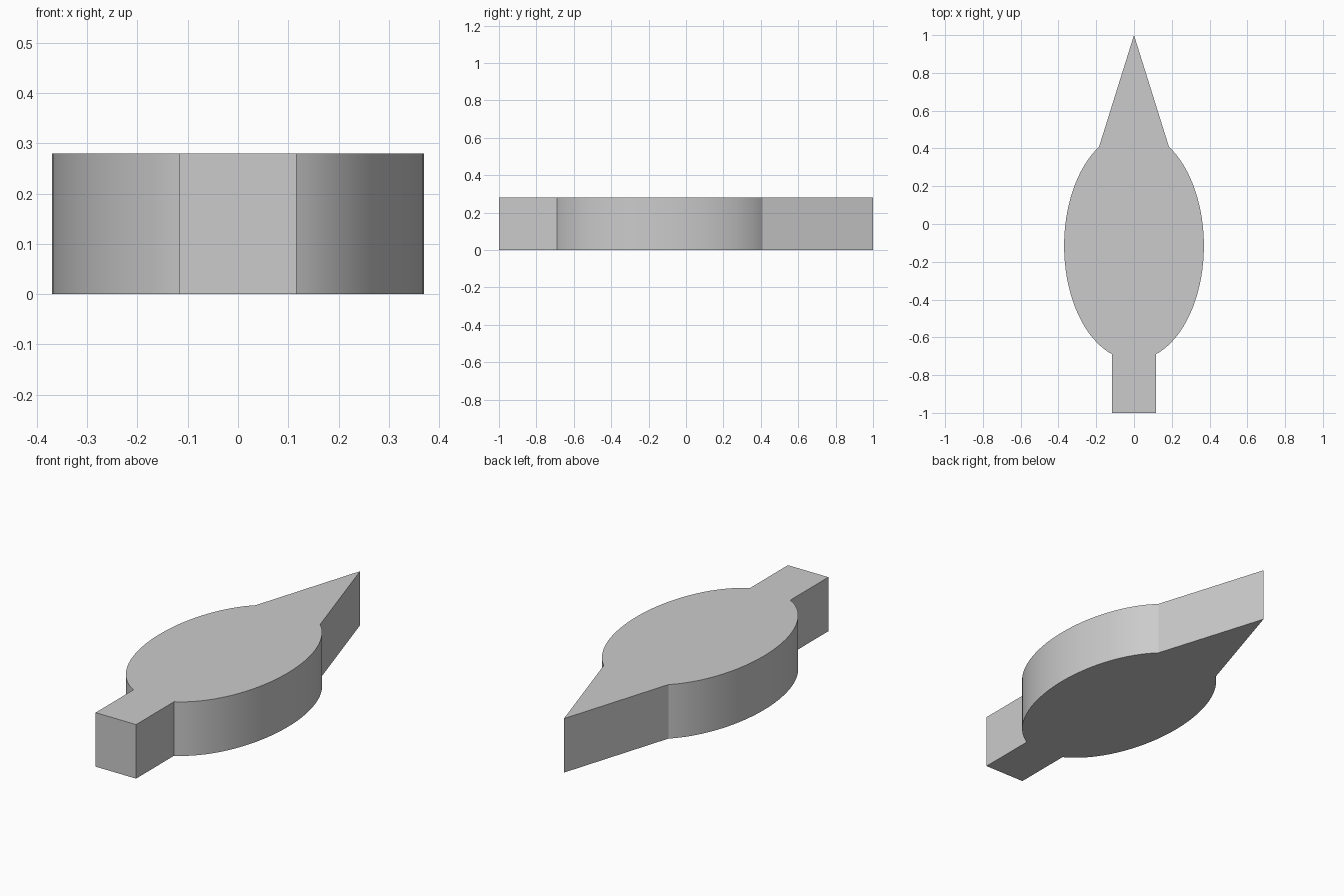
import bpy, bmesh, math

if "Cube" in bpy.data.objects:
    bpy.data.objects.remove(bpy.data.objects["Cube"], do_unlink=True)

HEIGHT = 0.28
CENTRE_Y, RX, RY = -0.115, 0.37, 0.605
STEM_X, NECK_X = 0.116, 0.185
STEPS = 40

grey = bpy.data.materials.new("plain grey")
grey.use_nodes = True
colour = (0.6, 0.6, 0.6, 1)
grey.diffuse_color = colour
grey.node_tree.nodes["Principled BSDF"].inputs["Base Color"].default_value = colour

# Right half of the outline: square stem, oval body, pointed tip
start = -math.acos(STEM_X / RX)
end = math.acos(NECK_X / RX)
half = [(STEM_X, -1)]
for i in range(STEPS + 1):
    a = start + (end - start) * i / STEPS
    half.append((RX * math.cos(a), CENTRE_Y + RY * math.sin(a)))
outline = half + [(0, 1)] + [(-x, y) for x, y in reversed(half)]

# Extrude the outline into a solid plate
bm = bmesh.new()
base = bm.faces.new([bm.verts.new((x, y, 0)) for x, y in outline])
top = bmesh.ops.extrude_face_region(bm, geom=[base], use_keep_orig=True)
bmesh.ops.translate(bm, vec=(0, 0, HEIGHT),
                    verts=[v for v in top["geom"] if isinstance(v, bmesh.types.BMVert)])
bmesh.ops.recalc_face_normals(bm, faces=bm.faces)
mesh = bpy.data.meshes.new("pointed_oval_plate")
bm.to_mesh(mesh)
bm.free()
mesh.materials.append(grey)
plate = bpy.data.objects.new("pointed_oval_plate", mesh)
bpy.context.collection.objects.link(plate)

# Smooth the oval rim, keep corners sharp
bpy.ops.object.select_all(action="DESELECT")
plate.select_set(True)
bpy.context.view_layer.objects.active = plate
bpy.ops.object.shade_smooth_by_angle(angle=math.radians(15))
